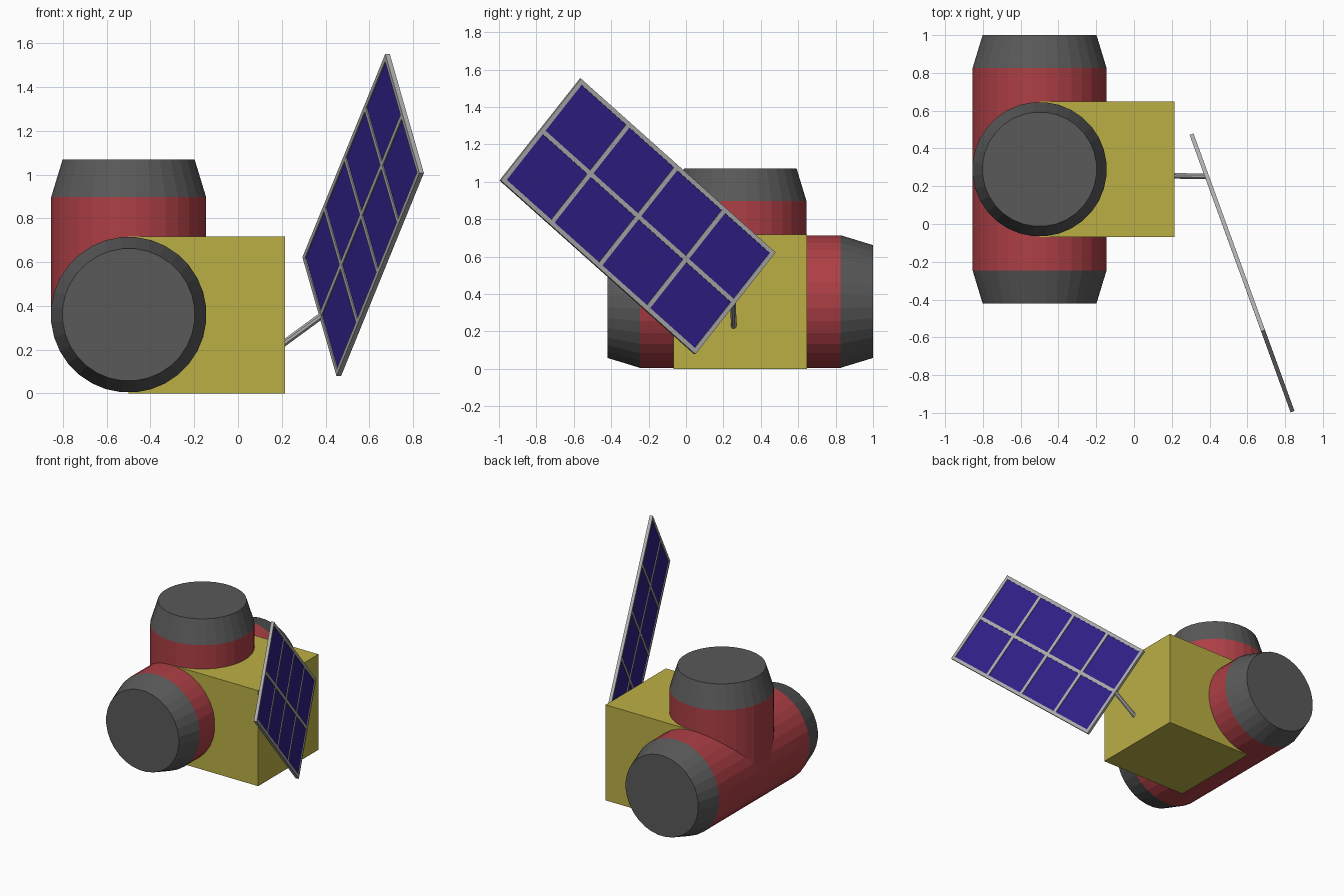
import bpy, bmesh, math
from mathutils import Vector, Matrix

if "Cube" in bpy.data.objects:
    bpy.data.objects.remove(bpy.data.objects["Cube"])


def material(name, rgb):
    m = bpy.data.materials.new(name)
    m.diffuse_color = (*rgb, 1)
    m.use_nodes = True
    m.node_tree.nodes["Principled BSDF"].inputs["Base Color"].default_value = m.diffuse_color
    return m


RED = material("red", (0.42, 0.05, 0.06))
DARK = material("dark_grey", (0.10, 0.10, 0.10))
YELLOW = material("yellow", (0.50, 0.43, 0.06))
BLUE = material("blue", (0.03, 0.015, 0.25))
GREY = material("frame_grey", (0.42, 0.42, 0.42))


def finish(name, bm, mats, matrix=Matrix()):
    bmesh.ops.recalc_face_normals(bm, faces=bm.faces)
    me = bpy.data.meshes.new(name)
    bm.to_mesh(me)
    bm.free()
    for m in mats:
        me.materials.append(m)
    ob = bpy.data.objects.new(name, me)
    ob.matrix_world = matrix
    bpy.context.collection.objects.link(ob)
    return ob


def add_box(bm, centre, size):
    bmesh.ops.create_cube(bm, size=1, matrix=Matrix.Translation(centre) @ Matrix.Diagonal((*size, 1)))


def lathe(name, profile, mats, matrix, sides=32, band_mats=None):
    """Closed tube along local z from (radius, z) points, one material index per band."""
    bm = bmesh.new()
    rings = [[bm.verts.new((r * math.cos(a), r * math.sin(a), z))
              for a in (2 * math.pi * (i + 0.5) / sides for i in range(sides))]
             for r, z in profile]
    bands = band_mats or [0] * (len(profile) - 1)
    for lo, hi, mi in zip(rings, rings[1:], bands):
        for i in range(sides):
            j = (i + 1) % sides
            bm.faces.new((lo[i], lo[j], hi[j], hi[i])).material_index = mi
    bm.faces.new(rings[0][::-1]).material_index = bands[0]
    bm.faces.new(rings[-1]).material_index = bands[-1]
    return finish(name, bm, mats, matrix)


# Crossing pressure tubes with tapered dark ends
hub = Vector((-0.5, 0.29, 0.36))
R, r, body, end = 0.356, 0.303, 0.537, 0.71
lathe("horizontal_tube", [(r, -end), (R, -body), (R, body), (r, end)], [RED, DARK],
      Matrix.Translation(hub) @ Matrix.Rotation(math.pi / 2, 4, 'X'), band_mats=[1, 0, 1])
lathe("vertical_tube", [(R, 0), (R, body), (r, end)], [RED, DARK],
      Matrix.Translation(hub), band_mats=[0, 1])

# Equipment box
bm = bmesh.new()
add_box(bm, (-0.1425, 0.29, 0.359), (0.715, 0.716, 0.718))
finish("equipment_box", bm, [YELLOW])

# Solar panel: local x = long side, y = short side, z = panel normal
u = Vector((0.342, -0.94, 0))
up = Vector((0, 0, 1))
c, s = math.cos(math.radians(40)), math.sin(math.radians(40))
long_dir = u * c + up * s
short_dir = u * -s + up * c
place = Matrix((long_dir, short_dir, long_dir.cross(short_dir))).transposed().to_4x4()
place.translation = (0.572, -0.259, 0.815)
L, W, T, BAR = 1.445, 0.71, 0.022, 0.024

bm = bmesh.new()
for i in range(5):
    add_box(bm, ((i / 4 - 0.5) * (L - BAR), 0, 0), (BAR, W, T))
for i in range(3):
    add_box(bm, (0, (i / 2 - 0.5) * (W - BAR), 0), (L, BAR, T))
finish("panel_frame", bm, [GREY], place)

bm = bmesh.new()
add_box(bm, (0, 0, 0), (L - BAR, W - BAR, T - 0.010))
finish("solar_cells", bm, [BLUE], place)

# Strut from box to the middle of the panel's lower short edge
a, b = Vector((0.19, 0.255, 0.215)), place @ Vector((-L / 2 + BAR / 2, 0, 0))
d = b - a
lathe("panel_strut", [(0.016, 0), (0.016, d.length)], [GREY],
      Matrix.Translation(a) @ d.to_track_quat('Z', 'Y').to_matrix().to_4x4(), sides=8)
